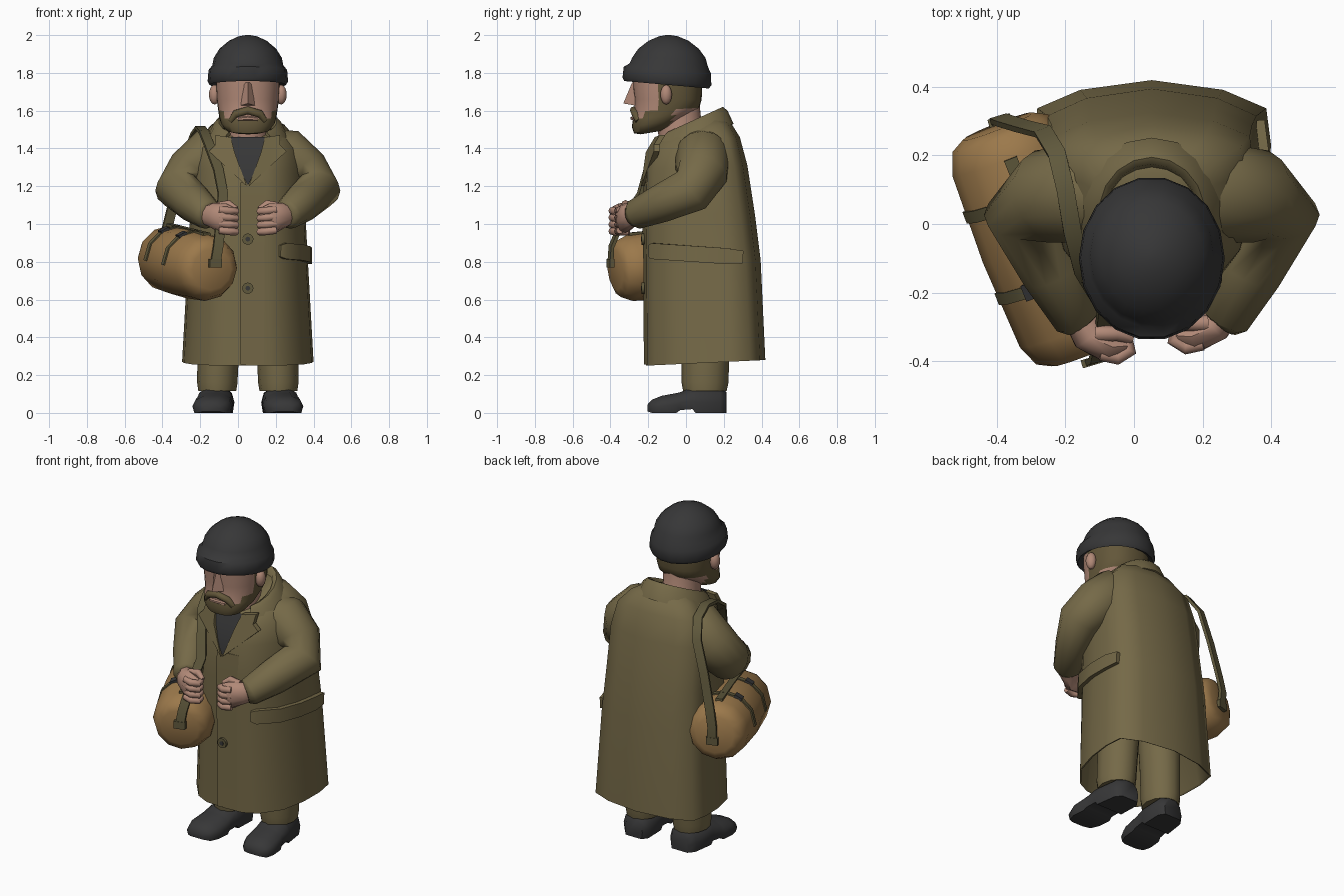
import bpy, bmesh, math
from mathutils import Vector as V

CX = 0.052  # body centre line


def mat(name, c):
    m = bpy.data.materials.new(name)
    m.diffuse_color = (*c, 1)
    return m


OLIVE = mat("olive_cloth", (0.178, 0.142, 0.064))
DARK = mat("charcoal", (0.038, 0.038, 0.039))
SKIN = mat("skin", (0.44, 0.25, 0.185))
HAIR = mat("brown_hair", (0.125, 0.095, 0.042))
TAN = mat("tan_leather", (0.33, 0.19, 0.07))
STRAP = mat("strap_olive", (0.115, 0.098, 0.045))


def make(name, verts, faces, mats, angle=50):
    me = bpy.data.meshes.new(name)
    me.from_pydata([tuple(v) for v in verts], [], faces)
    bm = bmesh.new()
    bm.from_mesh(me)
    bmesh.ops.recalc_face_normals(bm, faces=bm.faces)
    bm.to_mesh(me)
    bm.free()
    ob = bpy.data.objects.new(name, me)
    bpy.context.collection.objects.link(ob)
    for m in mats if isinstance(mats, list) else [mats]:
        me.materials.append(m)
    bpy.ops.object.select_all(action='DESELECT')
    ob.select_set(True)
    bpy.context.view_layer.objects.active = ob
    bpy.ops.object.shade_smooth_by_angle(angle=math.radians(angle))
    return ob


def loft(name, rings, mats, angle=50):
    n = len(rings[0])
    verts = [p for r in rings for p in r]
    faces = [(i * n + j, i * n + (j + 1) % n, (i + 1) * n + (j + 1) % n, (i + 1) * n + j)
             for i in range(len(rings) - 1) for j in range(n)]
    faces += [tuple(range(n)), tuple(range(len(verts) - n, len(verts)))]
    return make(name, verts, faces, mats, angle)


def tube(name, path, radii, m, n=10, ref=(0, 0, 1), angle=50):
    """Loft along a path; radii are (along ref, across); n == 4 gives a flat band."""
    path = [V(p) for p in path]
    if not isinstance(radii, list):
        radii = [radii] * len(path)
    rings = []
    for i, p in enumerate(path):
        t = (path[min(i + 1, len(path) - 1)] - path[max(i - 1, 0)]).normalized()
        u = V(ref) - t * V(ref).dot(t)
        u.normalize()
        w = t.cross(u)
        k, off = (math.sqrt(2), math.pi / 4) if n == 4 else (1, 0)
        a, b = radii[i] if isinstance(radii[i], tuple) else (radii[i],) * 2
        rings.append([p + u * a * k * math.cos(off + math.tau * j / n)
                      + w * b * k * math.sin(off + math.tau * j / n) for j in range(n)])
    return loft(name, rings, m, angle)


def oval(z, hw, yf, yb, n=20, tilt=0, power=1.0):
    out = []
    for j in range(n):
        a = math.tau * j / n
        c, s = math.cos(a), math.sin(a)
        c = math.copysign(abs(c) ** power, c)
        s = math.copysign(abs(s) ** power, s)
        out.append(V((CX + hw * c, (yf + yb) / 2 + (yb - yf) / 2 * s, z + tilt * s)))
    return out


def ball(name, centre, size, m, n=12):
    rings = []
    for i in range(9):
        a = math.pi * (0.02 + 0.96 * i / 8)
        rings.append([V((centre[0] + size[0] * math.sin(a) * math.cos(math.tau * j / n),
                         centre[1] + size[1] * math.sin(a) * math.sin(math.tau * j / n),
                         centre[2] + size[2] * math.cos(a))) for j in range(n)])
    return loft(name, rings, m)


# Coat: half cross-section (side, front to back), lofted with a hollow hem
HALF = [(0, 0), (0.35, 0.01), (0.6, 0.075), (0.86, 0.25), (0.97, 0.48),
        (1, 0.70), (0.96, 0.87), (0.6, 0.955), (0, 1)]


def coat_ring(z, hw, yf, yb, tilt):
    pts = HALF + [(-x, v) for x, v in HALF[-2:0:-1]]
    return [V((CX + hw * x, yf + (yb - yf) * v, z + tilt * (v - 0.5))) for x, v in pts]


loft("coat", [coat_ring(*r) for r in (
    (0.62, 0.30, -0.18, 0.37, 0.03), (0.27, 0.335, -0.202, 0.411, 0.03),
    (0.265, 0.348, -0.212, 0.42, 0.03), (0.8, 0.318, -0.215, 0.395, 0.02),
    (1.05, 0.305, -0.22, 0.365, 0), (1.3, 0.298, -0.21, 0.325, 0.02),
    (1.42, 0.27, -0.18, 0.285, 0.08), (1.49, 0.20, -0.15, 0.235, 0.1),
    (1.52, 0.12, -0.12, 0.15, 0.12))], OLIVE, 85)

# Overlapping front edge (a thin wedge) and buttons
loft("coat_front_edge", [[V((0.012, y - 0.011, z)), V((0.012, y + 0.012, z)), V((0.15, y + 0.006, z))]
                         for y, z in ((-0.212, 0.255), (-0.215, 0.8), (-0.22, 1.05), (-0.214, 1.22))], OLIVE, 30)
for z in (0.92, 0.66):
    tube("coat_button", [(CX, -0.22, z), (CX, -0.235, z)], 0.03, STRAP, 12)
    tube("button_centre", [(CX, -0.22, z), (CX, -0.238, z)], 0.013, DARK, 8)

# Shirt in the V opening
rows = [(0.115, -0.16, 1.46), (0.085, -0.193, 1.38), (0.04, -0.22, 1.285), (0.004, -0.228, 1.21)]
sv = [(CX + s * x, y, z) for x, y, z in rows for s in (-1, 1)]
make("shirt", sv, [(2 * i, 2 * i + 1, 2 * i + 3, 2 * i + 2) for i in range(3)], DARK)

# Collar folded around the neck
rings = []
for i in range(15):
    a = math.radians(-140 + 280 * i / 14)
    sx, cy = math.sin(a), math.cos(a)

    def at(rx, ry, dz):
        return V((CX + rx * sx, 0.03 + ry * cy, 1.54 + 0.075 * cy + dz))
    rings.append([at(0.125, 0.13, -0.07), at(0.135, 0.145, -0.005), at(0.155, 0.165, 0.005), at(0.18, 0.19, -0.015),
                  at(0.215, 0.222, -0.085), at(0.19, 0.19, -0.10)])
loft("collar", rings, OLIVE, 60)

for s, side in ((-1, "right"), (1, "left")):
    def P(x, y, z):
        return V((CX + s * x, y, z))

    # Lapel
    lp = [P(0.09, -0.165, 1.46), P(0.17, -0.14, 1.47), P(0.17, -0.17, 1.42), P(0.205, -0.17, 1.385),
          P(0.005, -0.238, 1.20), P(0.07, -0.213, 1.38)]
    lv = lp + [p + V((0, 0.03, 0)) for p in lp]
    make(side + "_lapel", lv, [tuple(range(6)), tuple(range(6, 12))]
         + [(i, (i + 1) % 6, 6 + (i + 1) % 6, 6 + i) for i in range(6)], OLIVE, 30)

    # Pocket flap following the coat side
    flap = [(0.52, 0.055), (0.6, 0.078), (0.86, 0.25), (0.97, 0.48), (1, 0.70), (0.98, 0.84)]
    tube(side + "_pocket_flap", [P(0.324 * x, -0.224 + 0.625 * v, 0.86 - 0.043 * v) for x, v in flap],
         [(0.03, 0.012)] + [(0.042, 0.017)] * 4 + [(0.034, 0.012)], OLIVE, 4)

    # Sleeve, bent at the elbow
    tube(side + "_sleeve", [P(0.09, 0.09, 1.375), P(0.20, 0.09, 1.36), P(0.295, 0.08, 1.27),
                            P(0.365, 0.03, 1.18), P(0.285, -0.13, 1.11), P(0.212, -0.27, 1.05), P(0.20, -0.285, 1.045)],
         [0.13, 0.148, 0.142, 0.125, 0.103, 0.08, 0.06], OLIVE, 14, (s * 1, -0.7, 1), 70)

    # Fist with curled fingers and thumb
    dy = -0.03 if s < 0 else 0
    tube(side + "_hand", [P(0.23, -0.24, 1.05), P(0.185, -0.295 + dy, 1.045), P(0.13, -0.325 + dy, 1.03),
                          P(0.07, -0.325 + dy, 1.02)],
         [(0.05, 0.045), (0.068, 0.052), (0.08, 0.05), (0.062, 0.035)], SKIN, 10)
    for i in range(4):
        z = 1.075 - 0.036 * i
        tube(side + "_finger", [P(0.15, -0.35 + dy, z), P(0.10, -0.36 + dy, z - 0.005),
                                P(0.065, -0.34 + dy, z - 0.008), P(0.075, -0.30 + dy, z - 0.008)],
             [0.019, 0.021, 0.021, 0.018], SKIN, 8)
    tube(side + "_thumb", [P(0.16, -0.29 + dy, 1.09), P(0.10, -0.29 + dy, 1.105), P(0.06, -0.305 + dy, 1.08)],
         [0.025, 0.022, 0.014], SKIN, 8)

    # Trouser leg
    tube(side + "_trouser_leg", [P(0.14, 0.11, 0.63), P(0.155, 0.105, 0.35), P(0.162, 0.10, 0.16), P(0.162, 0.10, 0.115)],
         [(0.13, 0.12), (0.127, 0.11), (0.124, 0.107), (0.115, 0.10)], OLIVE, 12, (0, 1, 0))

    # Shoe: sole outline lofted from heel to toe
    rings = []
    for y, hw, z0, z1 in ((0.215, 0.06, 0.0, 0.11), (0.18, 0.09, 0, 0.14), (0.05, 0.098, 0, 0.14),
                          (0.035, 0.098, 0.02, 0.135), (-0.03, 0.1, 0.015, 0.11), (-0.05, 0.105, 0, 0.105),
                          (-0.13, 0.105, 0, 0.09), (-0.18, 0.085, 0, 0.07), (-0.203, 0.045, 0.008, 0.045)):
        x0 = 0.168 + (0.1 - y) * 0.09
        rings.append([P(x0 + hw * u, y, z0 + (z1 - z0) * w) for u, w in
                      ((-0.9, 0), (0.9, 0), (1, 0.4), (0.85, 0.75), (0.4, 1), (-0.4, 1), (-0.85, 0.75), (-1, 0.4))])
    loft(side + "_shoe", rings, DARK)

    # Ear
    ball(side + "_ear", P(0.176, -0.105, 1.685), (0.03, 0.032, 0.052), SKIN, 10)

# Neck
loft("neck", [oval(1.42, 0.12, -0.14, 0.12), oval(1.5, 0.105, -0.15, 0.085), oval(1.66, 0.105, -0.16, 0.07)], SKIN)

# Head: beard on the jaw and sideburns, hair at the back
head = loft("head", [oval(z, hw, yf, yb, 28, t, 0.85) for z, hw, yf, yb, t in (
    (1.485, 0.07, -0.24, -0.12, 0.01), (1.50, 0.115, -0.275, -0.07, 0.02), (1.535, 0.143, -0.287, -0.02, 0.02),
    (1.57, 0.152, -0.28, 0.03, 0.015), (1.605, 0.157, -0.272, 0.07, 0.01), (1.66, 0.165, -0.272, 0.083, 0),
    (1.72, 0.168, -0.28, 0.085, 0), (1.80, 0.17, -0.28, 0.09, 0))], [SKIN, HAIR])
for f in head.data.polygons:
    c = f.center
    beard = c.z < 1.56 and c.y < -0.08
    jaw = c.z < 1.60 and -0.23 < c.y < -0.1
    sideburn = -0.15 < c.y < -0.09
    hair = c.y > -0.09 and c.z > 1.6
    f.material_index = int(beard or jaw or sideburn or hair)

# Moustache, lip and nose
tube("moustache", [(CX + x, y, z) for x, y, z in (
    (-0.09, -0.252, 1.545), (-0.065, -0.268, 1.583), (0, -0.276, 1.602), (0.065, -0.268, 1.583), (0.09, -0.252, 1.545))],
     [0.016, 0.021, 0.021, 0.021, 0.016], HAIR, 8)
tube("lip", [(CX - 0.05, -0.272, 1.555), (CX, -0.283, 1.56), (CX + 0.05, -0.272, 1.555)], 0.011, SKIN, 6)
make("nose", [(CX - 0.022, -0.272, 1.75), (CX + 0.022, -0.272, 1.75), (CX - 0.045, -0.255, 1.625),
              (CX + 0.045, -0.255, 1.625), (CX, -0.332, 1.638), (CX, -0.285, 1.75)],
     [(0, 2, 4, 5), (1, 5, 4, 3), (2, 3, 4), (0, 5, 1), (0, 1, 3, 2)], SKIN, 30)

# Knitted hat with turned-up rim
loft("hat", [oval(z, hw, yf, yb, 18, t) for z, hw, yf, yb, t in (
    (1.76, 0.18, -0.295, 0.10, -0.02), (1.737, 0.203, -0.33, 0.125, -0.02), (1.755, 0.213, -0.34, 0.138, -0.02),
    (1.815, 0.208, -0.333, 0.135, -0.018), (1.84, 0.188, -0.302, 0.12, -0.01), (1.88, 0.18, -0.288, 0.106, 0),
    (1.928, 0.15, -0.255, 0.07, 0), (1.97, 0.1, -0.2, 0.015, 0), (1.993, 0.05, -0.145, -0.04, 0),
    (2.0, 0.012, -0.107, -0.08, 0))], DARK)

# Bag: rounded barrel slung beside the hip
A, B = V((-0.398, 0.285, 0.825)), V((-0.138, -0.375, 0.76))
axis = (B - A).normalized()
out = V((axis.y, -axis.x, 0)).normalized()
up = out.cross(axis)
up = up if up.z > 0 else -up
ts = [(0, 0.11), (0.03, 0.15), (0.12, 0.176), (0.5, 0.186), (0.88, 0.176), (0.97, 0.15), (1, 0.11)]
tube("bag", [A.lerp(B, t) for t, r in ts], [r for t, r in ts], TAN, 12, tuple(up))


def on_bag(t, deg, r):
    a = math.radians(deg)
    return A.lerp(B, t) + r * (math.cos(a) * out + math.sin(a) * up)


for t in (0.30, 0.66):
    tube("bag_band", [on_bag(t, d, 0.18) for d in range(0, 181, 30)], (0.018, 0.008), STRAP, 4, tuple(axis))
    tube("bag_buckle", [on_bag(t, d, 0.183) for d in (55, 70)], (0.024, 0.01), DARK, 4, tuple(axis))
tube("bag_closure", [on_bag(t, 90, 0.172) for t in (0.12, 0.3, 0.5, 0.7, 0.88)], (0.014, 0.02), STRAP, 4, tuple(up))

# Shoulder strap from the front end of the bag, over the shoulder, to the back end
tube("shoulder_strap", [(-0.12, -0.40, 0.79), (-0.105, -0.395, 0.88), (-0.09, -0.33, 1.03), (-0.08, -0.245, 1.16),
                        (-0.105, -0.208, 1.29), (-0.15, -0.135, 1.41), (-0.18, -0.02, 1.485), (-0.20, 0.1, 1.51),
                        (-0.225, 0.205, 1.475), (-0.265, 0.27, 1.37), (-0.325, 0.285, 1.18), (-0.375, 0.30, 0.98),
                        (-0.395, 0.307, 0.88), (-0.39, 0.302, 0.79)],
     (0.026, 0.009), STRAP, 4, (1, 0.3, 0))
for p in ((-0.12, -0.40, 0.785), (-0.392, 0.302, 0.785)):
    tube("strap_end", [V(p) - V((0, 0, 0.015)), V(p) + V((0, 0, 0.03))], (0.034, 0.012), STRAP, 4, (1, 0.3, 0))
